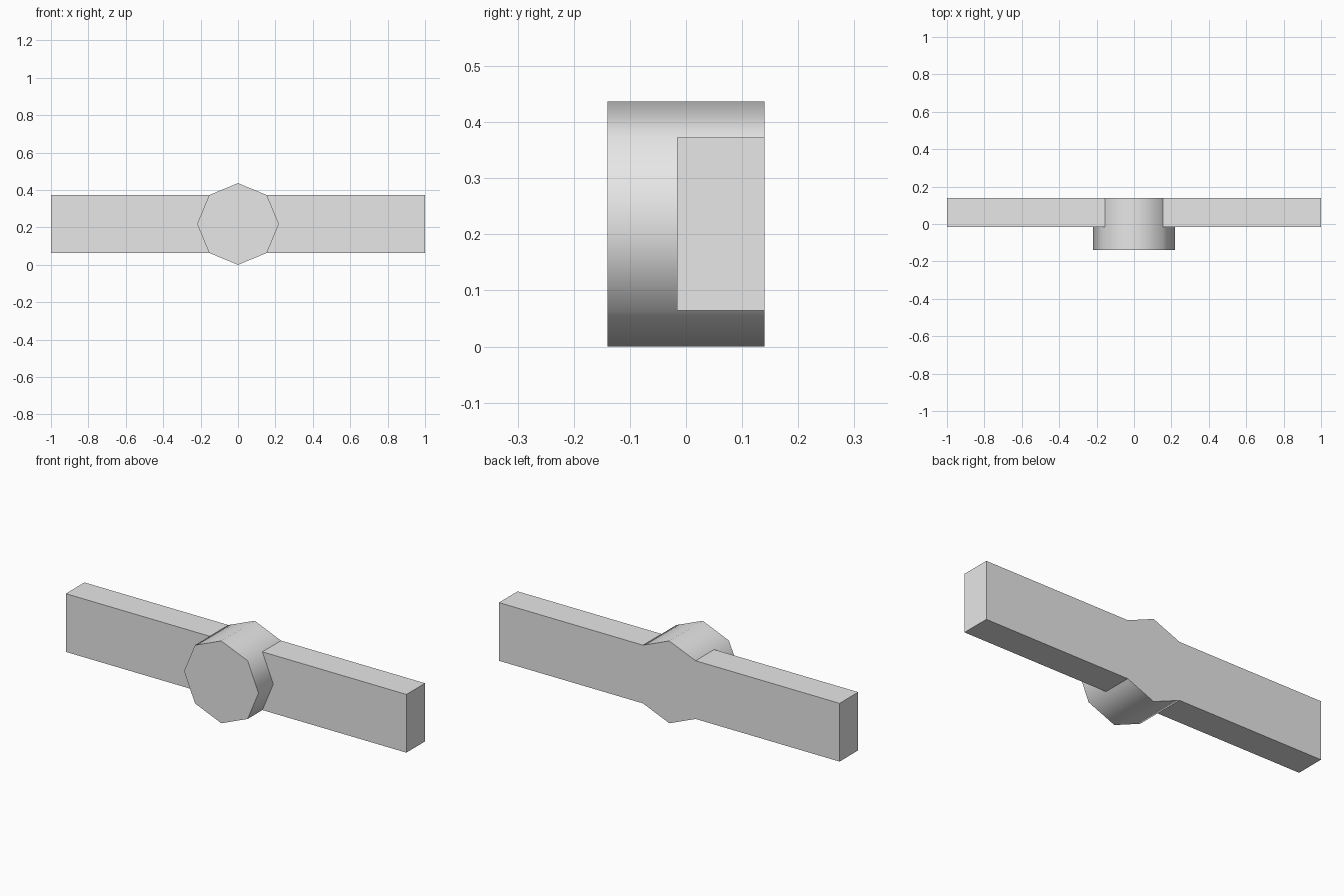
import bpy, bmesh, math

cube = bpy.data.objects.get("Cube")
if cube:
    bpy.data.objects.remove(cube, do_unlink=True)

RADIUS = 0.2185           # octagonal hub, standing on one corner
BACK, ARM_FRONT, HUB_FRONT = 0.14, -0.016, -0.14

grey = bpy.data.materials.new("plain grey")
grey.use_nodes = True
grey.diffuse_color = (0.8, 0.8, 0.8, 1)
grey.node_tree.nodes["Principled BSDF"].inputs["Base Color"].default_value = (0.8, 0.8, 0.8, 1)


def prism(name, profile, front, back):
    """Extrude an x-z outline along y."""
    bm = bmesh.new()
    face = bm.faces.new([bm.verts.new((x, front, z)) for x, z in profile])
    new = bmesh.ops.extrude_face_region(bm, geom=[face], use_keep_orig=True)["geom"]
    for v in new:
        if isinstance(v, bmesh.types.BMVert):
            v.co.y = back
    bmesh.ops.recalc_face_normals(bm, faces=bm.faces)
    mesh = bpy.data.meshes.new(name)
    bm.to_mesh(mesh)
    bm.free()
    mesh.materials.append(grey)
    obj = bpy.data.objects.new(name, mesh)
    bpy.context.collection.objects.link(obj)
    return obj


# Hub: eight-sided, softly shaded around its rim
corners = [(RADIUS * math.cos(i * math.pi / 4), RADIUS + RADIUS * math.sin(i * math.pi / 4))
           for i in range(8)]
hub = prism("hub", corners, HUB_FRONT, BACK)
bpy.ops.object.select_all(action="DESELECT")
hub.select_set(True)
bpy.context.view_layer.objects.active = hub
bpy.ops.object.shade_smooth_by_angle(angle=math.radians(60))

# Arms: flat bars whose inner ends fit around the hub corners
high, side, low = corners[1], corners[0], corners[7]
outline = [low, (1, low[1]), (1, high[1]), high, side]
for name, sign in (("left_arm", 1), ("right_arm", -1)):
    prism(name, [(sign * x, z) for x, z in outline], ARM_FRONT, BACK)
